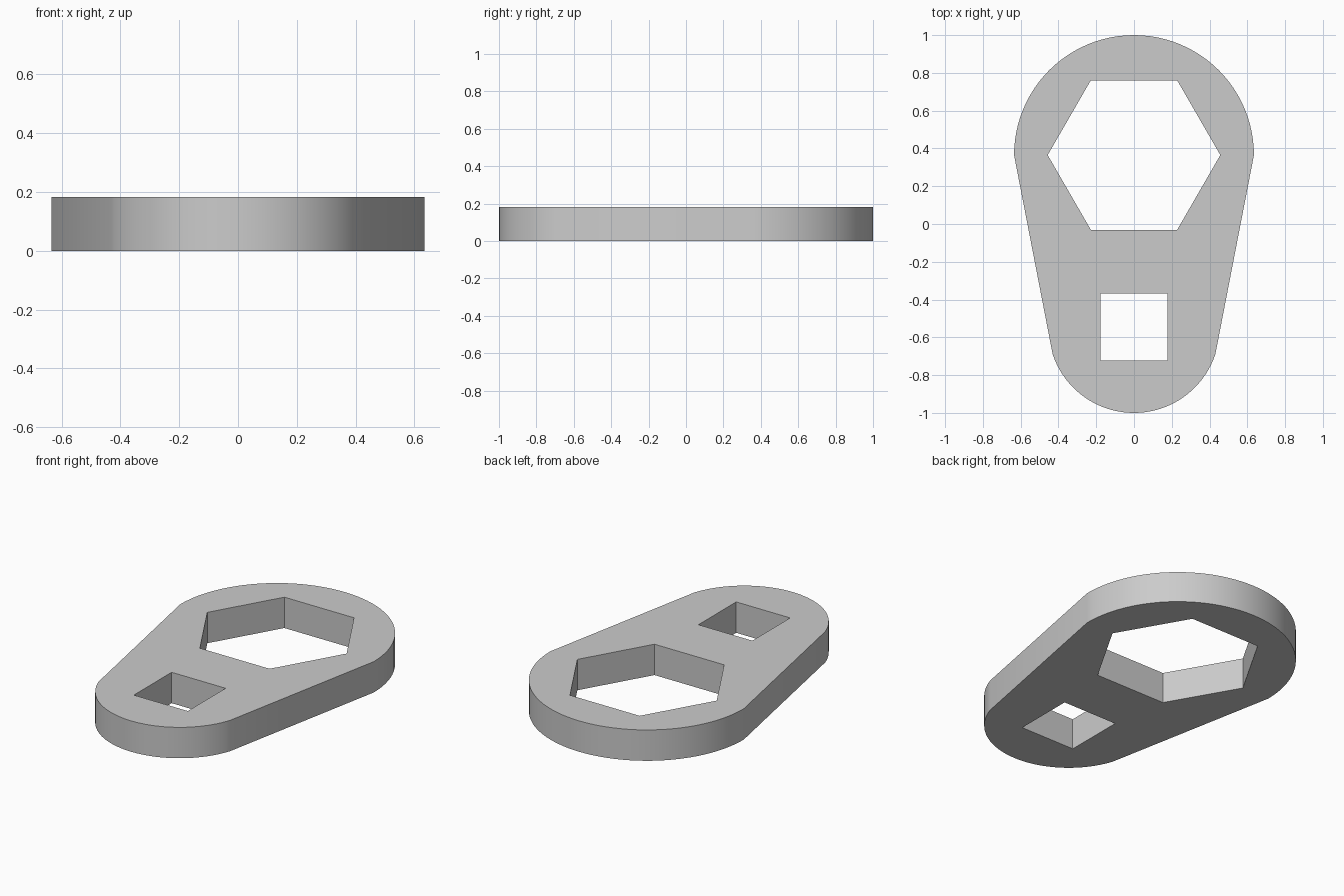
import bpy
import bmesh
from math import asin, cos, pi, radians, sin
from mathutils import Vector

if "Cube" in bpy.data.objects:
    bpy.data.objects.remove(bpy.data.objects["Cube"])

THICKNESS = 0.183
BIG_Y, BIG_R = 0.365, 0.635
SMALL_Y, SMALL_R = -0.546, 0.454


def arc(center_y, radius, start, end, steps):
    """Points along an arc centred on the long axis."""
    angles = [start + (end - start) * i / steps for i in range(steps + 1)]
    return [(radius * cos(a), center_y + radius * sin(a)) for a in angles]


def add_loop(bm, points):
    verts = [bm.verts.new((x, y, 0)) for x, y in points]
    return [bm.edges.new((v, verts[i - 1])) for i, v in enumerate(verts)]


# Outline: large half circle, straight tapered sides, smaller end arc
dip = asin((SMALL_Y + 0.69) / SMALL_R)
outline = arc(BIG_Y, BIG_R, 0, pi, 48)
outline += arc(SMALL_Y, SMALL_R, pi + dip, 2 * pi - dip, 40)

# Hexagonal and square sockets
hexagon = arc(BIG_Y, 0.457, 0, pi * 5 / 3, 5)
square = arc(SMALL_Y, 0.177 * 2 ** 0.5, pi / 4, pi * 7 / 4, 3)

# Fill the profile between the loops and extrude it upward
bm = bmesh.new()
edges = [e for loop in (outline, hexagon, square) for e in add_loop(bm, loop)]
bmesh.ops.triangle_fill(bm, edges=edges, use_beauty=True, normal=Vector((0, 0, 1)))
result = bmesh.ops.extrude_face_region(bm, geom=bm.faces[:], use_keep_orig=True)
top = [g for g in result["geom"] if isinstance(g, bmesh.types.BMVert)]
bmesh.ops.translate(bm, verts=top, vec=(0, 0, THICKNESS))
bmesh.ops.recalc_face_normals(bm, faces=bm.faces[:])
mesh = bpy.data.meshes.new("wrench_plate")
bm.to_mesh(mesh)
bm.free()

plate = bpy.data.objects.new("wrench_plate", mesh)
bpy.context.collection.objects.link(plate)

# Plain grey metal
grey = bpy.data.materials.new("plain_grey")
grey.use_nodes = True
color = (0.6, 0.6, 0.6, 1)
grey.diffuse_color = color
grey.node_tree.nodes["Principled BSDF"].inputs["Base Color"].default_value = color
mesh.materials.append(grey)

# Smooth curved walls, sharp rims and socket corners
bpy.ops.object.select_all(action="DESELECT")
plate.select_set(True)
bpy.context.view_layer.objects.active = plate
bpy.ops.object.shade_smooth_by_angle(angle=radians(30))
